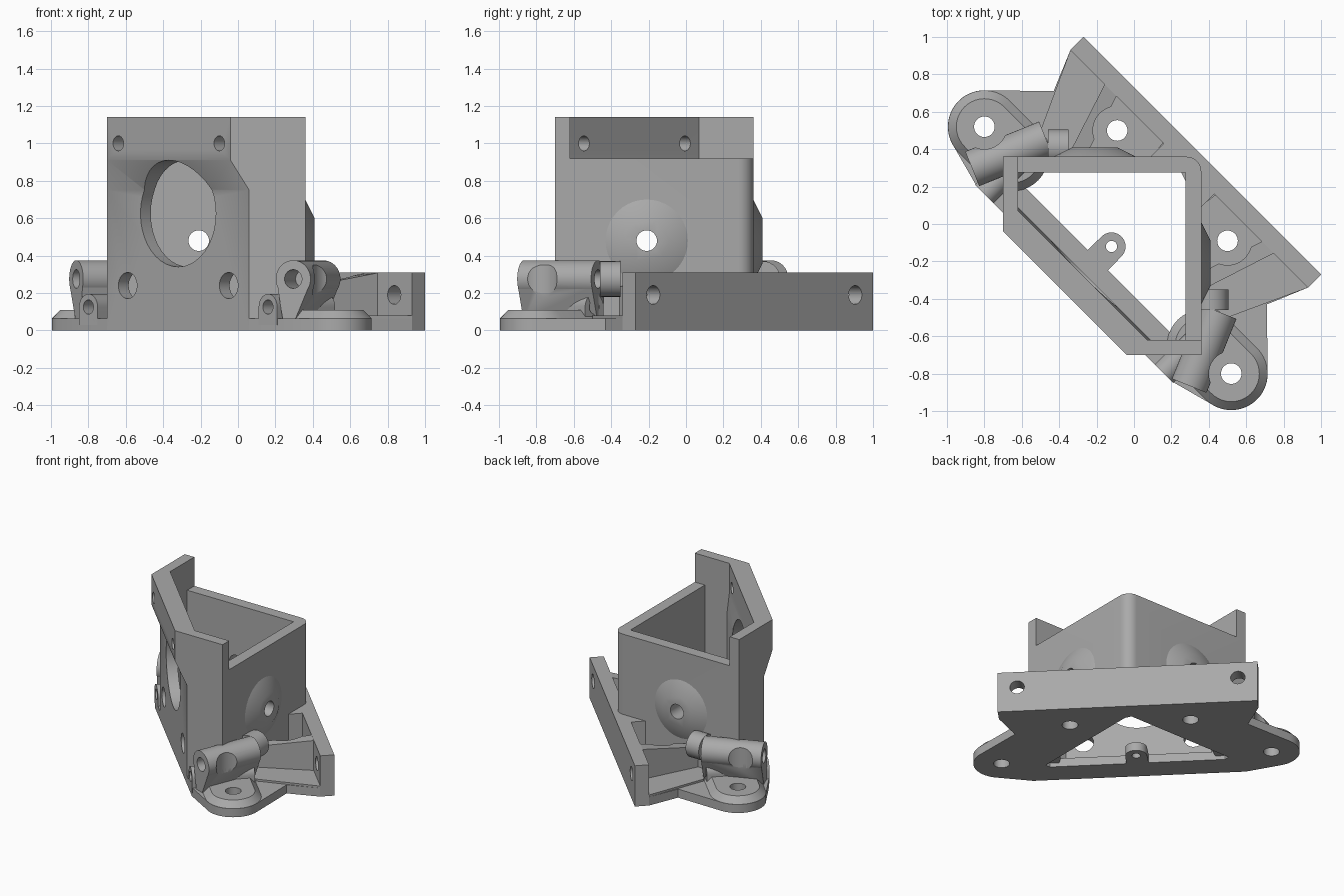
import bpy, bmesh
from math import sin, cos, radians
from mathutils import Vector, Matrix

cube = bpy.data.objects.get("Cube")
if cube:
    bpy.data.objects.remove(cube, do_unlink=True)

grey = bpy.data.materials.new("matte_grey")
grey.use_nodes = True
grey.diffuse_color = (0.4, 0.4, 0.4, 1)
grey.node_tree.nodes["Principled BSDF"].inputs["Base Color"].default_value = (0.4, 0.4, 0.4, 1)
parts = []


def finish(name, bm):
    bmesh.ops.recalc_face_normals(bm, faces=bm.faces)
    mesh = bpy.data.meshes.new(name)
    bm.to_mesh(mesh)
    bm.free()
    mesh.materials.append(grey)
    obj = bpy.data.objects.new(name, mesh)
    bpy.context.scene.collection.objects.link(obj)
    parts.append(obj)
    return obj


def loft(name, rings):
    """Closed solid through matching rings of 3D points."""
    bm = bmesh.new()
    loops = [[bm.verts.new(p) for p in ring] for ring in rings]
    for low, high in zip(loops, loops[1:]):
        for i in range(len(low)):
            j = (i + 1) % len(low)
            bm.faces.new((low[i], low[j], high[j], high[i]))
    bm.faces.new(loops[0])
    bm.faces.new(loops[-1])
    return finish(name, bm)


def prism(name, outline, bottom, top):
    return loft(name, [[(x, y, z) for x, y in outline] for z in (bottom, top)])


def rod(name, start, end, radius, end_radius=None, sides=40):
    start, end = Vector(start), Vector(end)
    axis = end - start
    bm = bmesh.new()
    turn = axis.to_track_quat('Z', 'Y').to_matrix().to_4x4()
    bmesh.ops.create_cone(bm, cap_ends=True, segments=sides, radius1=radius,
                          radius2=radius if end_radius is None else end_radius,
                          depth=axis.length, matrix=Matrix.Translation((start + end) / 2) @ turn)
    return finish(name, bm)


def post(center, radius, bottom=-0.1, top=0.5):
    """Upright round cutter."""
    return rod("cutter", (*center, bottom), (*center, top), radius)


def diagonal_rod(center, z, radius, reach):
    """Round cutter along the diagonal that points from front to bar."""
    x, y = center
    return rod("cutter", (x - reach, y - reach, z), (x + reach, y + reach, z), radius)


def cut(obj, cutters):
    for cutter in cutters:
        mod = obj.modifiers.new("cut", 'BOOLEAN')
        mod.operation, mod.solver, mod.object = 'DIFFERENCE', 'EXACT', cutter
    graph = bpy.context.evaluated_depsgraph_get()
    mesh = bpy.data.meshes.new_from_object(obj.evaluated_get(graph))
    obj.modifiers.clear()
    obj.data = mesh
    for cutter in cutters:
        parts.remove(cutter)
        bpy.data.objects.remove(cutter, do_unlink=True)
    return obj


def arc(center, radius, first, last, steps=20):
    angles = [radians(first + (last - first) * i / steps) for i in range(steps + 1)]
    return [(center[0] + radius * cos(a), center[1] + radius * sin(a)) for a in angles]


def swap(points):
    return [(y, x) for x, y in reversed(points)]


def pair(obj):
    """Copy a left part across the diagonal symmetry plane."""
    bm = bmesh.new()
    bm.from_mesh(obj.data)
    for v in bm.verts:
        v.co.x, v.co.y = v.co.y, v.co.x
    bmesh.ops.reverse_faces(bm, faces=bm.faces)
    finish(obj.name.replace("left", "right"), bm)


LOW, HIGH, INNER, WING = -0.70, 0.36, 0.275, -0.62
EAR = (0.52, -0.8)
SCREW = (0.5, -0.09)

# Tower back walls with a rounded corner
corner = arc((0.28, 0.28), 0.08, 0, 90, 8)
walls = prism("tower_walls", [(INNER, LOW), (HIGH, LOW)] + corner +
              [(LOW, HIGH), (LOW, INNER), (INNER, INNER)], 0, 0.92)
cut(walls, [rod("cutter", (0.2, -0.21, 0.48), (0.6, -0.21, 0.48), 0.055),
            rod("cutter", (-0.21, 0.2, 0.48), (-0.21, 0.6, 0.48), 0.055)])

# Raised boss around each wall hole
boss = rod("left_wall_boss", (0.35, -0.21, 0.48), (0.41, -0.21, 0.48), 0.24, 0.12)
cut(boss, [rod("cutter", (0.2, -0.21, 0.48), (0.6, -0.21, 0.48), 0.055)])
pair(boss)

# Diagonal front wall, leaning forward near the top
rings = []
for z, outer, inner in ((0, -0.64, -0.53), (0.75, -0.64, -0.53), (0.91, -0.74, -0.55), (1.14, -0.74, -0.55)):
    o, i = outer - LOW, inner - LOW
    rings.append([(o, LOW, z), (i, LOW, z), (LOW, i, z), (LOW, o, z)])
front = loft("front_wall", rings)
holes = [diagonal_rod((-0.32, -0.32), 0.625, 0.285, 0.3)]
for side in (-0.27, 0.27):
    holes.append(diagonal_rod((-0.32 + side, -0.32 - side), 0.24, 0.07, 0.2))
    holes.append(diagonal_rod((-0.37 + side, -0.37 - side), 1.0, 0.04, 0.2))
cut(front, holes)

# Tall side wings of the front wall
pair(prism("left_wing", [(0.07, LOW), (HIGH, LOW), (HIGH, WING), (0.07, WING)], 0, 1.14))

# Base plate with ears and the open middle
half = [(0.2, -0.84)] + arc(EAR, 0.195, -125, 0) + [(0.71, -0.43), (0.93, -0.34)]
plate = prism("base_plate", half + swap(half), 0, 0.065)
gap = -0.385 - INNER
cut(plate, [prism("cutter", [(gap, INNER), (INNER, gap), (INNER, INNER)], -0.1, 0.5),
            post(EAR, 0.055), post(EAR[::-1], 0.055), post(SCREW, 0.055), post(SCREW[::-1], 0.055)])

# Small inner tab with a pin hole
tab = prism("inner_tab", [(-0.26, -0.15), (-0.15, -0.26)] +
            arc((-0.12, -0.12), 0.075, -45, 135), 0, 0.065)
cut(tab, [post((-0.12, -0.12), 0.03)])

# Mounting bar along the back diagonal
bar = prism("mounting_bar", [(1, -0.27), (-0.27, 1), (-0.34, 0.93), (0.93, -0.34)], 0, 0.31)
cut(bar, [diagonal_rod(c, 0.19, 0.05, 0.15) for c in ((0.87, -0.21), (-0.21, 0.87))])

# Solid block joining the tower corner and the bar
prism("corner_block", [(0.44, 0.17), (0.17, 0.44), (0.08, 0.35), (0.28, 0.35),
                       (0.35, 0.28), (0.35, 0.08)], 0, 0.31)

# Thicker floor between tower and bar
floor = prism("left_pocket_floor", [(0.3, -0.36), (0.5, -0.5), (0.93, -0.34),
                                    (0.44, 0.16), (0.3, 0.05)], 0, 0.08)
cut(floor, [post(SCREW, 0.055)])
pair(floor)

# Sloped rib with clearance for the screw head
rib_plan = [(0.35, -0.36), (0.76, -0.15), (0.69, -0.09), (0.35, -0.265)]
rib = loft("left_rib", [[(x, y, 0) for x, y in rib_plan],
                        [(x, y, 0.31 if x > 0.5 else 0.23) for x, y in rib_plan]])
cut(rib, [post(SCREW, 0.13, 0.08)])
pair(rib)

# Tapered pad on each ear
inward = (EAR[0] - 0.15, EAR[1] + 0.15)
pad_rings = []
for z, r in ((0.03, 0.194), (0.065, 0.194), (0.11, 0.15)):
    outline = arc(EAR, r, -135, 45) + arc(inward, r, 45, 225)
    pad_rings.append([(x, y, z) for x, y in outline])
pad = loft("left_ear_pad", pad_rings)
cut(pad, [post(EAR, 0.055)])
pair(pad)

# Hinge tube on its skirt, notched above the ear hole
start, end = Vector((0.295, -0.865, 0.275)), Vector((0.455, -0.47, 0.275))
along = (end - start).normalized()
across = Vector((along.y, -along.x, 0))


def tube_cutters():
    return [rod("cutter", start - along * 0.1, end + along * 0.1, 0.05), post(EAR, 0.12, 0.11)]


tube = rod("left_hinge_tube", start, end, 0.1)
cut(tube, tube_cutters())
pair(tube)
skirt_rings = []
for tip in (start, end):
    skirt_rings.append([tip + across * w + Vector((0, 0, h)) for w, h in
                        ((-0.09, -0.04), (-0.06, -0.22), (0.01, -0.22), (0.09, -0.04))])
skirt = loft("left_hinge_skirt", skirt_rings)
cut(skirt, tube_cutters())
pair(skirt)

# Stub between hinge tube and tower
pair(rod("left_hinge_stub", (0.41, -0.46, 0.275), (0.41, -0.35, 0.275), 0.095))

# Small pin sleeve running diagonally under the hinge tube
profile = [(-0.07, 0.03), (0.07, 0.03)] + arc((0, 0.125), 0.07, 0, 180, 16)
sleeve = loft("left_pin_sleeve", [[(x + w * 0.707, y - w * 0.707, z) for w, z in profile]
                                  for x, y in ((0.16, -0.8), (0.47, -0.49))])
cut(sleeve, [diagonal_rod((0.32, -0.64), 0.125, 0.038, 0.3)])
pair(sleeve)

# Smooth the round surfaces, keep hard edges
for obj in bpy.context.selected_objects:
    obj.select_set(False)
for obj in parts:
    obj.select_set(True)
bpy.context.view_layer.objects.active = parts[0]
bpy.ops.object.shade_smooth_by_angle(angle=radians(30))
